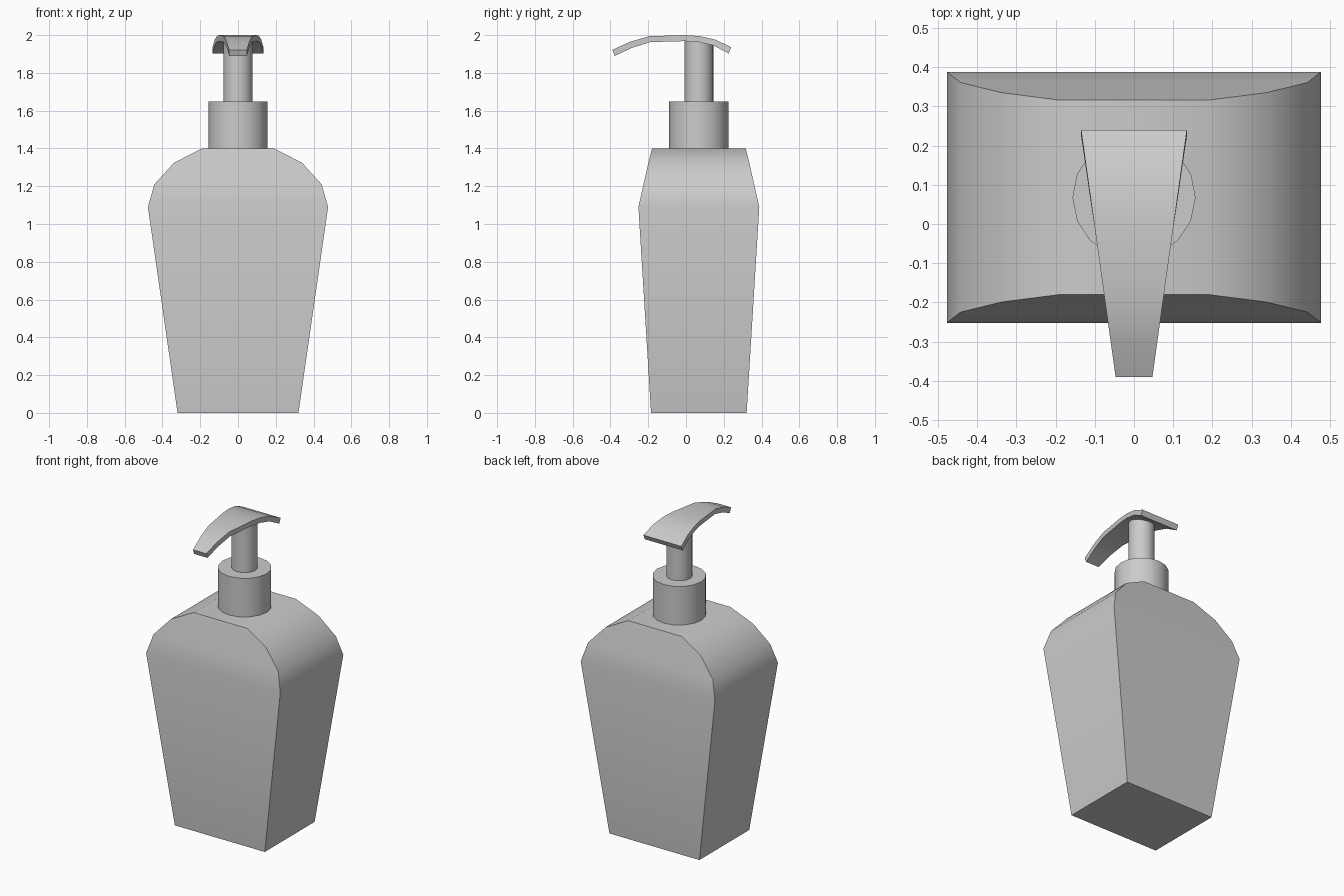
import bpy
import bmesh
import math

cube = bpy.data.objects.get("Cube")
if cube:
    bpy.data.objects.remove(cube)

CENTRE_Y = 0.068

grey = bpy.data.materials.new("plain grey")
grey.use_nodes = True
colour = (0.6, 0.6, 0.6, 1)
grey.diffuse_color = colour
grey.node_tree.nodes["Principled BSDF"].inputs["Base Color"].default_value = colour


def finish(obj):
    obj.data.materials.append(grey)
    bpy.ops.object.select_all(action="DESELECT")
    obj.select_set(True)
    bpy.context.view_layer.objects.active = obj
    bpy.ops.object.shade_smooth_by_angle(angle=math.radians(35))


def loft(name, rings):
    """Skin a row of equal closed rings and cap both ends."""
    bm = bmesh.new()
    loops = [[bm.verts.new(p) for p in ring] for ring in rings]
    for a, b in zip(loops, loops[1:]):
        for i in range(len(a)):
            j = (i + 1) % len(a)
            bm.faces.new((a[i], a[j], b[j], b[i]))
    bm.faces.new(loops[0])
    bm.faces.new(loops[-1])
    bmesh.ops.recalc_face_normals(bm, faces=bm.faces)
    mesh = bpy.data.meshes.new(name)
    bm.to_mesh(mesh)
    bm.free()
    obj = bpy.data.objects.new(name, mesh)
    bpy.context.collection.objects.link(obj)
    finish(obj)


def cylinder(name, radius, bottom, top):
    bpy.ops.mesh.primitive_cylinder_add(
        vertices=16, radius=radius, depth=top - bottom,
        location=(0, CENTRE_Y, (bottom + top) / 2))
    obj = bpy.context.object
    obj.name = name
    finish(obj)


# Bottle: tapered rectangular sections as (height, half width, half depth)
sections = [(0, 0.32, 0.253), (1.09, 0.477, 0.32), (1.21, 0.443, 0.293),
            (1.325, 0.338, 0.267), (1.40, 0.19, 0.248)]
corners = [(-1, -1), (1, -1), (1, 1), (-1, 1)]
loft("bottle", [[(sx * w, CENTRE_Y + sy * d, z) for sx, sy in corners]
                for z, w, d in sections])

# Pump collar and stem
cylinder("collar", 0.157, 1.39, 1.648)
cylinder("stem", 0.077, 1.64, 1.975)

# Spout: bent flat strip, widening to the back
# each station is (top y, top z, bottom y, bottom z)
stations = [(-0.39, 1.922, -0.377, 1.89), (-0.295, 1.965, -0.285, 1.933),
            (-0.195, 1.994, -0.187, 1.963), (-0.01, 2.0, -0.01, 1.968),
            (0.07, 1.995, 0.063, 1.964), (0.155, 1.976, 0.146, 1.945),
            (0.24, 1.935, 0.225, 1.903)]
rings = []
for top_y, top_z, low_y, low_z in stations:
    w = 0.047 + 0.088 * (top_y + 0.39) / 0.63
    rings.append([(-w, low_y, low_z), (w, low_y, low_z),
                  (w, top_y, top_z), (-w, top_y, top_z)])
loft("spout", rings)
